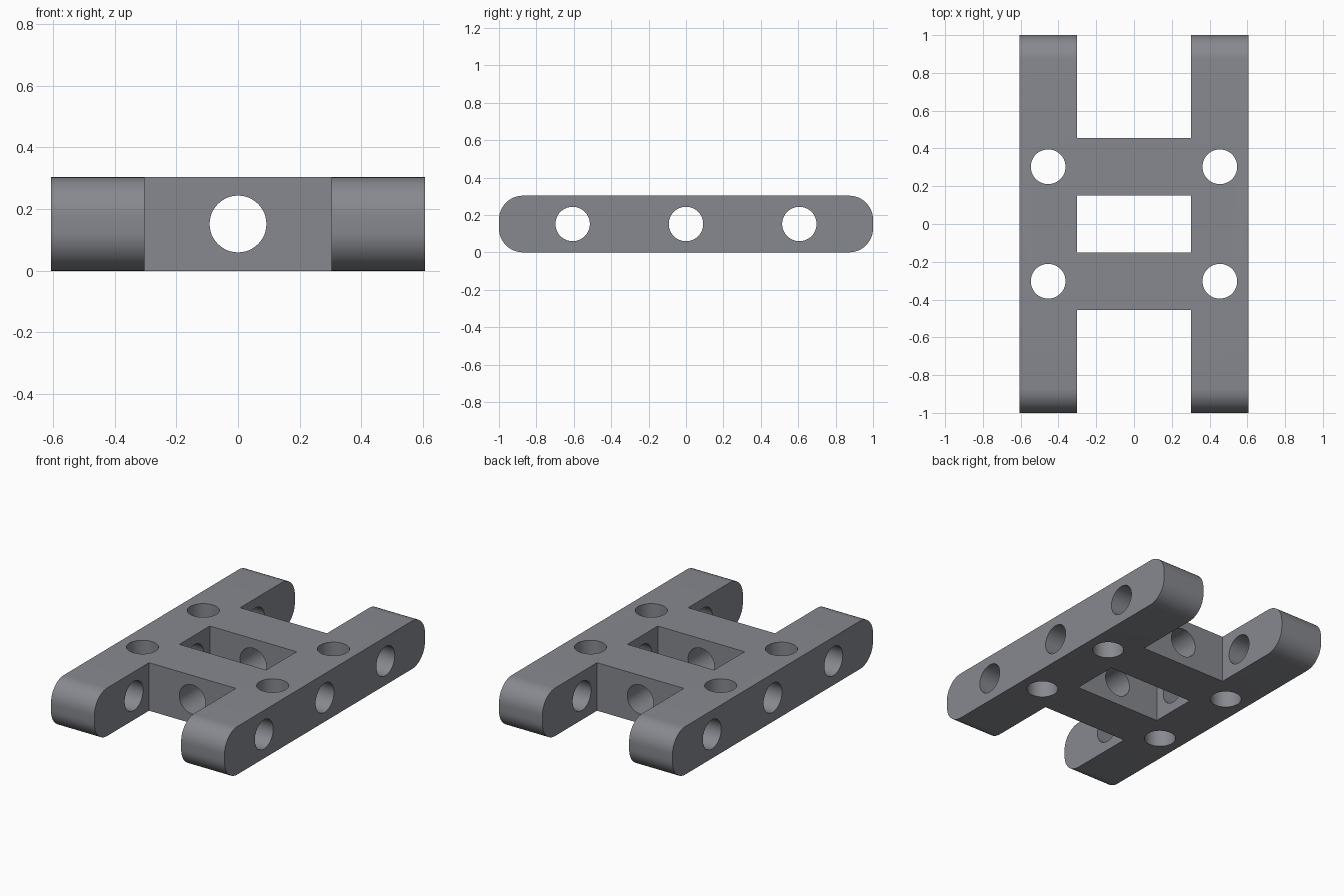
import bpy, bmesh, math
from mathutils import Matrix

if "Cube" in bpy.data.objects:
    bpy.data.objects.remove(bpy.data.objects["Cube"], do_unlink=True)

U = 1 / 6.6              # half the beam thickness
H = 2 * U                # beam height
HOLE = 0.092             # hole radius
ROUND = 0.128            # end rounding radius

# Single flat colour
grey = bpy.data.materials.new("cool_grey")
grey.use_nodes = True
colour = (0.245, 0.25, 0.275, 1)
grey.diffuse_color = colour
grey.node_tree.nodes["Principled BSDF"].inputs["Base Color"].default_value = colour


def make_object(name, bm):
    bmesh.ops.recalc_face_normals(bm, faces=bm.faces)
    mesh = bpy.data.meshes.new(name)
    bm.to_mesh(mesh)
    bm.free()
    mesh.materials.append(grey)
    obj = bpy.data.objects.new(name, mesh)
    bpy.context.collection.objects.link(obj)
    return obj


def cut(body, bm):
    """Subtract a temporary solid from the body."""
    cutter = make_object("cutter", bm)
    cutter.hide_render = True
    mod = body.modifiers.new("cut", 'BOOLEAN')
    mod.operation, mod.solver, mod.object = 'DIFFERENCE', 'EXACT', cutter
    bpy.context.view_layer.objects.active = body
    bpy.ops.object.modifier_apply(modifier=mod.name)
    bpy.data.objects.remove(cutter, do_unlink=True)


def drill(body, centre, axis):
    """Round hole right through the body along one axis."""
    turn = {'X': Matrix.Rotation(math.pi / 2, 4, 'Y'),
            'Y': Matrix.Rotation(math.pi / 2, 4, 'X'),
            'Z': Matrix.Identity(4)}[axis]
    bm = bmesh.new()
    bmesh.ops.create_cone(bm, cap_ends=True, segments=48, radius1=HOLE, radius2=HOLE,
                          depth=3, matrix=Matrix.Translation(centre) @ turn)
    cut(body, bm)


# H-shaped plate: two long rails joined across the middle
quarter = [(4 * U, 1), (2 * U, 1), (2 * U, 3 * U)]
outline = (quarter
           + [(-x, y) for x, y in reversed(quarter)]
           + [(-x, -y) for x, y in quarter]
           + [(x, -y) for x, y in reversed(quarter)])
bm = bmesh.new()
base = bm.faces.new([bm.verts.new((x, y, 0)) for x, y in outline])
top = bmesh.ops.extrude_face_region(bm, geom=[base])["geom"]
bmesh.ops.translate(bm, vec=(0, 0, H),
                    verts=[v for v in top if isinstance(v, bmesh.types.BMVert)])
bmesh.ops.recalc_face_normals(bm, faces=bm.faces)

# Round the top and bottom edges of the rail ends
ends = []
for e in bm.edges:
    a, b = (v.co for v in e.verts)
    if abs(a.y) > 0.99 and abs(a.y - b.y) < 0.01 and abs(a.z - b.z) < 0.01:
        ends.append(e)
bmesh.ops.bevel(bm, geom=ends, offset=ROUND, offset_type='OFFSET', segments=12,
                profile=0.5, affect='EDGES')
frame = make_object("h_frame", bm)

# Rectangular window between the two crossbars
bm = bmesh.new()
bmesh.ops.create_cube(bm, size=1, matrix=Matrix.Translation((0, 0, U))
                      @ Matrix.Diagonal((4 * U, 2 * U, 1, 1)))
cut(frame, bm)

# Holes across the rails, along the crossbars' middle, and down at the joints
for y in (-4 * U, 0, 4 * U):
    drill(frame, (0, y, U), 'X')
drill(frame, (0, 0, U), 'Y')
for x in (-3 * U, 3 * U):
    for y in (-2 * U, 2 * U):
        drill(frame, (x, y, 0), 'Z')

# Smooth curves, crisp edges
bpy.ops.object.select_all(action='DESELECT')
frame.select_set(True)
bpy.context.view_layer.objects.active = frame
bpy.ops.object.shade_smooth_by_angle(angle=math.radians(30))
